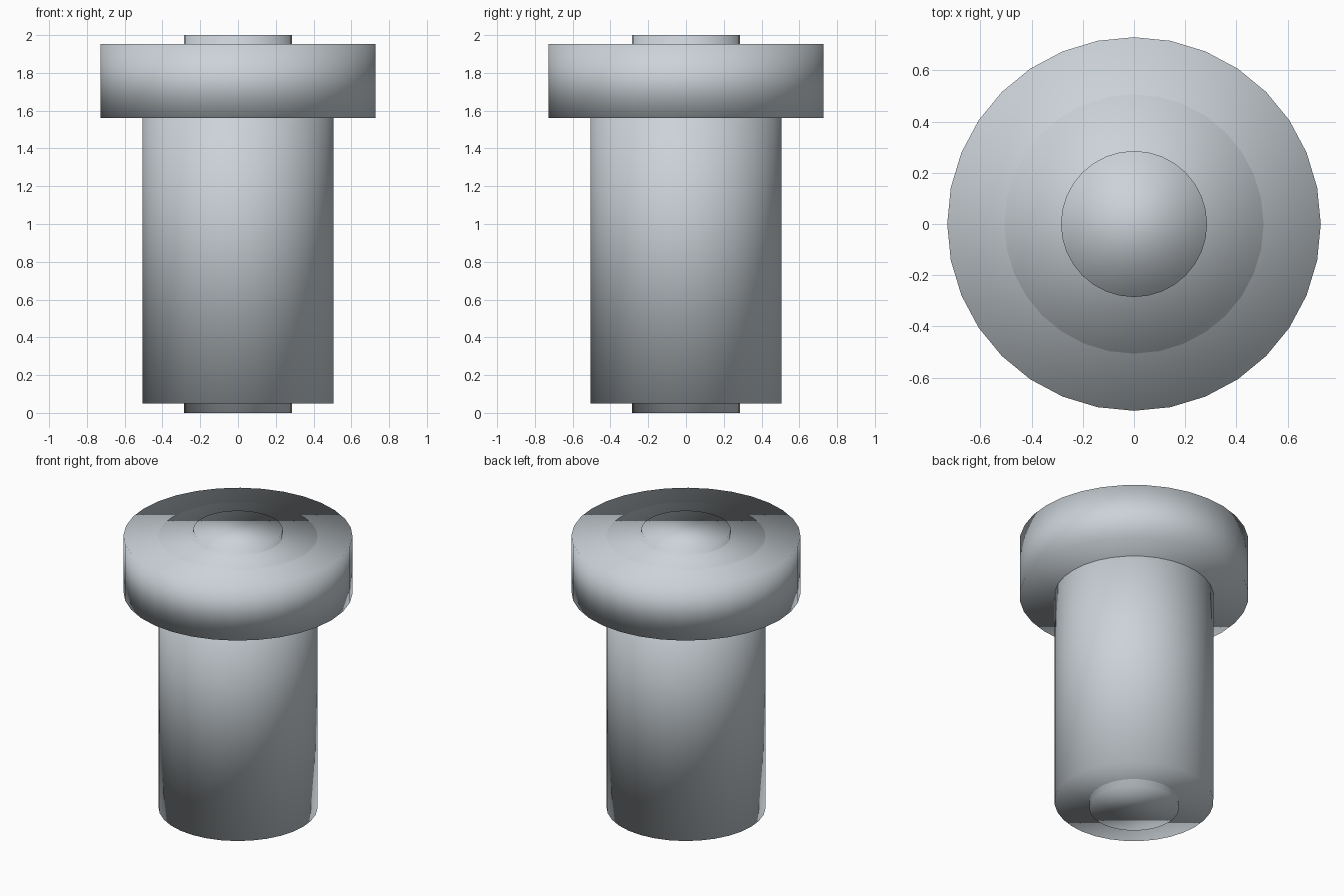
import bpy

if "Cube" in bpy.data.objects:
    bpy.data.objects.remove(bpy.data.objects["Cube"])

# One plain metal colour
metal = bpy.data.materials.new("light_steel")
metal.diffuse_color = (0.60, 0.65, 0.69, 1.0)
metal.use_nodes = True
metal.node_tree.nodes["Principled BSDF"].inputs["Base Color"].default_value = metal.diffuse_color


def cylinder(name, radius, z0, z1):
    """Fully smooth 32-sided cylinder between two heights."""
    bpy.ops.mesh.primitive_cylinder_add(
        vertices=32, radius=radius, depth=z1 - z0, location=(0, 0, (z0 + z1) / 2))
    ob = bpy.context.object
    ob.name = name
    ob.data.materials.append(metal)
    bpy.ops.object.shade_smooth()
    return ob


# Inner pin showing at both ends
cylinder("inner_pin", 0.285, 0.0, 2.0)
# Main sleeve, passing up through the collar
cylinder("sleeve", 0.506, 0.05, 1.954)
# Wide collar
cylinder("collar", 0.729, 1.56, 1.953)
